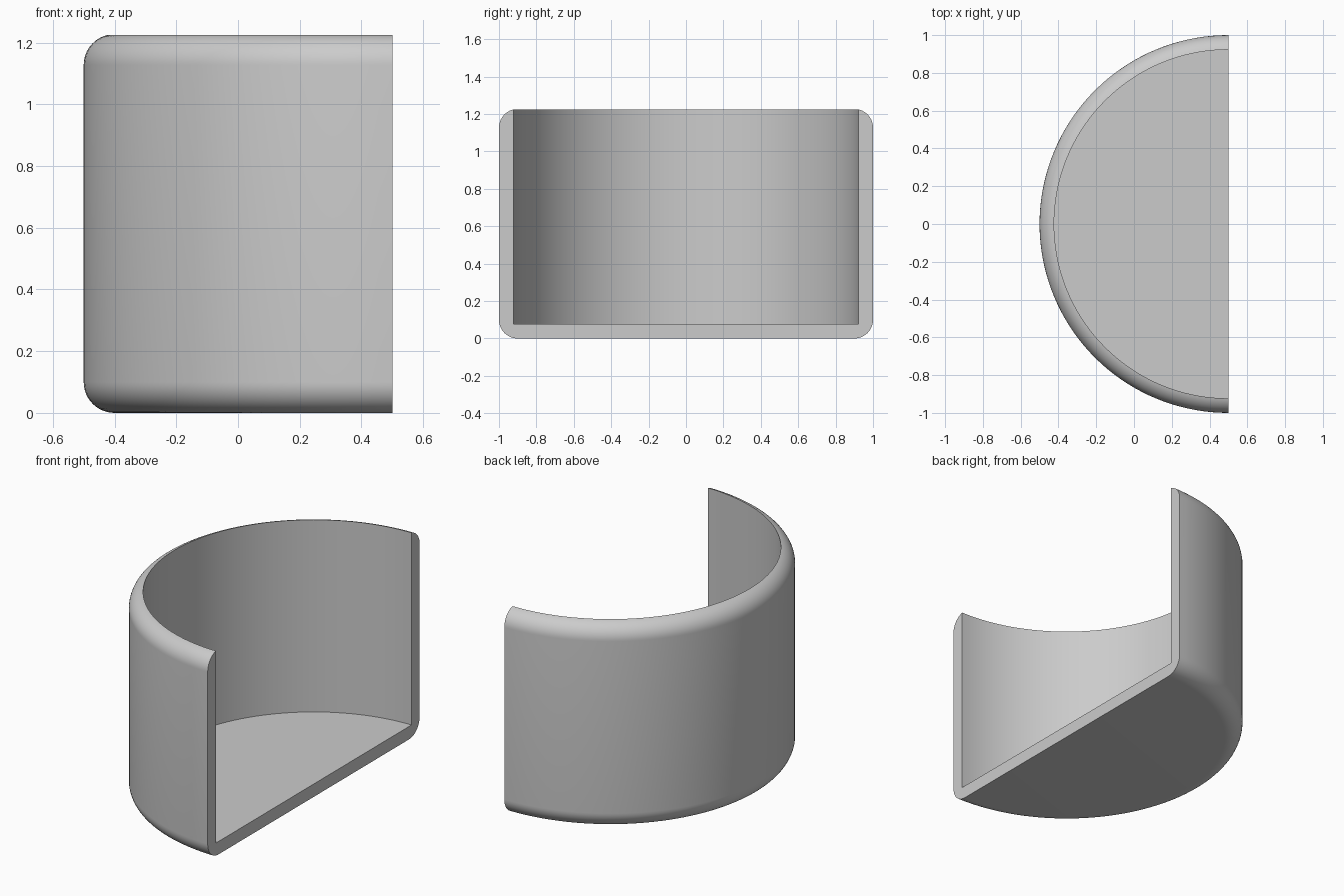
import bpy
import bmesh
from math import asin, cos, sin, pi
from mathutils import Matrix, Vector

cube = bpy.data.objects.get("Cube")
if cube:
    bpy.data.objects.remove(cube, do_unlink=True)

HEIGHT, RADIUS, WALL, ROUND = 1.227, 1.0, 0.077, 0.1
AXIS_X = RADIUS / 2
INNER = RADIUS - WALL
STEPS, ARC_STEPS = 72, 12

grey = bpy.data.materials.new("plain grey")
grey.use_nodes = True
colour = (0.6, 0.6, 0.6, 1)
grey.diffuse_color = colour
grey.node_tree.nodes["Principled BSDF"].inputs["Base Color"].default_value = colour


def arc(cz, start, end):
    """Rounded corner of the wall, as (radius, height) points."""
    angles = [start + (end - start) * i / ARC_STEPS for i in range(ARC_STEPS + 1)]
    return [(RADIUS - ROUND + ROUND * cos(a), cz + ROUND * sin(a)) for a in angles]


# Wall section: rounded foot, outer side, rounded lip, inner side
lip_end = pi / 2 - asin((INNER - RADIUS + ROUND) / ROUND)
section = arc(ROUND, -pi / 2, 0) + arc(HEIGHT - ROUND, 0, lip_end) + [(INNER, WALL)]

# Sweep the section through half a turn
bm = bmesh.new()
rings = []
for i in range(STEPS + 1):
    a = pi / 2 + pi * i / STEPS
    rings.append([bm.verts.new((AXIS_X + r * cos(a), r * sin(a), z)) for r, z in section])
for near, far in zip(rings, rings[1:]):
    for j in range(len(section) - 1):
        bm.faces.new((near[j], far[j], far[j + 1], near[j + 1]))

# Underside, inner floor and the flat cut face
bm.faces.new([ring[0] for ring in rings])
bm.faces.new([ring[-1] for ring in rings])
bm.faces.new(rings[0] + rings[-1][::-1])
bmesh.ops.recalc_face_normals(bm, faces=bm.faces)

mesh = bpy.data.meshes.new("half_round_cup")
bm.to_mesh(mesh)
bm.free()
mesh.materials.append(grey)
cup = bpy.data.objects.new("half_round_cup", mesh)
bpy.context.collection.objects.link(cup)

# Smooth curved sides with crisp rim and cut edges
bpy.context.view_layer.objects.active = cup
cup.select_set(True)
bpy.ops.object.shade_smooth_by_angle(angle=pi / 6)
